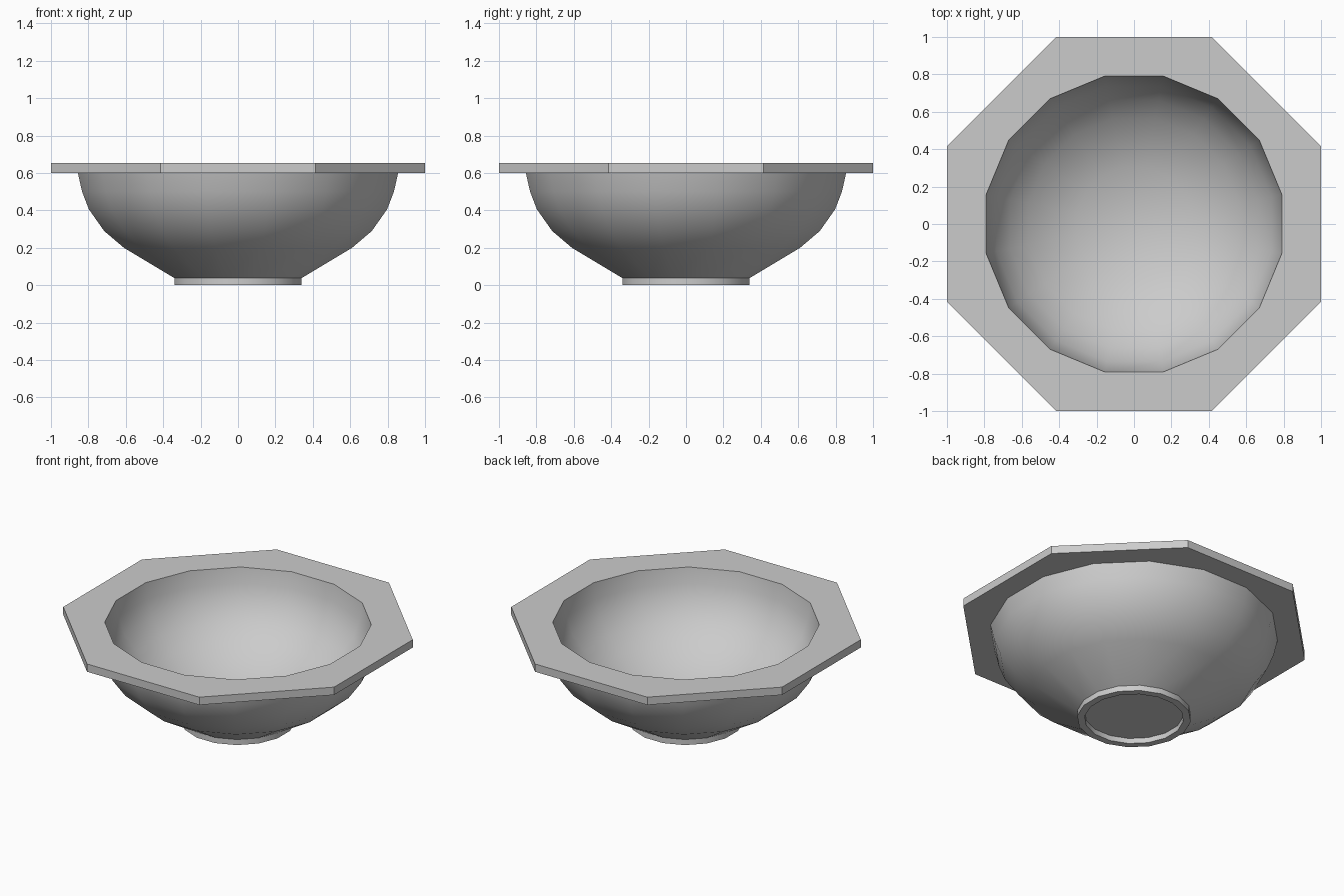
import bpy, bmesh, math

SIDES = 16
cube = bpy.data.objects.get("Cube")
if cube:
    bpy.data.objects.remove(cube, do_unlink=True)

grey = bpy.data.materials.new("light_grey")
grey.use_nodes = True
colour = (0.6, 0.6, 0.6, 1)
grey.diffuse_color = colour
grey.node_tree.nodes["Principled BSDF"].inputs["Base Color"].default_value = colour


def ring(bm, sides, radius, z):
    """Regular polygon of vertices with a flat side facing each axis."""
    step = 2 * math.pi / sides
    return [bm.verts.new((radius * math.cos((i + 0.5) * step),
                          radius * math.sin((i + 0.5) * step), z)) for i in range(sides)]


def skin(bm, low, high):
    for i in range(len(low)):
        j = (i + 1) % len(low)
        bm.faces.new((low[i], low[j], high[j], high[i]))


def finish(bm, name, angle):
    mesh = bpy.data.meshes.new(name)
    bm.to_mesh(mesh)
    bm.free()
    mesh.materials.append(grey)
    obj = bpy.data.objects.new(name, mesh)
    bpy.context.collection.objects.link(obj)
    bpy.ops.object.select_all(action='DESELECT')
    obj.select_set(True)
    bpy.context.view_layer.objects.active = obj
    bpy.ops.object.shade_smooth_by_angle(angle=math.radians(angle))


def lathe(name, profile, cap_start=False, cap_end=False):
    bm = bmesh.new()
    rings = [ring(bm, SIDES, r, z) for r, z in profile]
    for a, b in zip(rings, rings[1:]):
        skin(bm, a, b)
    if cap_start:
        bm.faces.new(rings[0][::-1])
    if cap_end:
        bm.faces.new(rings[-1])
    finish(bm, name, 40)


# Bowl walls, outside and inside
lathe("bowl_outside", [(0.345, 0.037), (0.622, 0.2), (0.73, 0.29),
                       (0.813, 0.406), (0.85, 0.5), (0.873, 0.6)])
lathe("bowl_inside", [(0.806, 0.652), (0.79, 0.55), (0.75, 0.44), (0.675, 0.34),
                      (0.575, 0.25), (0.31, 0.1)], cap_end=True)

# Foot ring with recessed base
lathe("foot_ring", [(0.3, 0.035), (0.3, 0), (0.345, 0), (0.345, 0.037)], cap_start=True)

# Octagonal rim: flat plates with a hole, joined by the outer edge
bm = bmesh.new()
outer = []
for hole_radius, z, up in ((0.873, 0.6, -1), (0.806, 0.652, 1)):
    octagon = ring(bm, 8, 1 / math.cos(math.pi / 8), z)
    hole = ring(bm, SIDES, hole_radius, z)
    edges = [bm.edges.new((loop[i - 1], loop[i]))
             for loop in (octagon, hole) for i in range(len(loop))]
    bmesh.ops.triangle_fill(bm, edges=edges, use_beauty=True, normal=(0, 0, up))
    outer.append(octagon)
skin(bm, *outer)
bm.normal_update()
for face in bm.faces:
    flat = abs(face.normal.z) > 0.5
    if flat and (face.normal.z > 0) != (face.calc_center_median().z > 0.63):
        face.normal_flip()
finish(bm, "octagonal_rim", 30)
